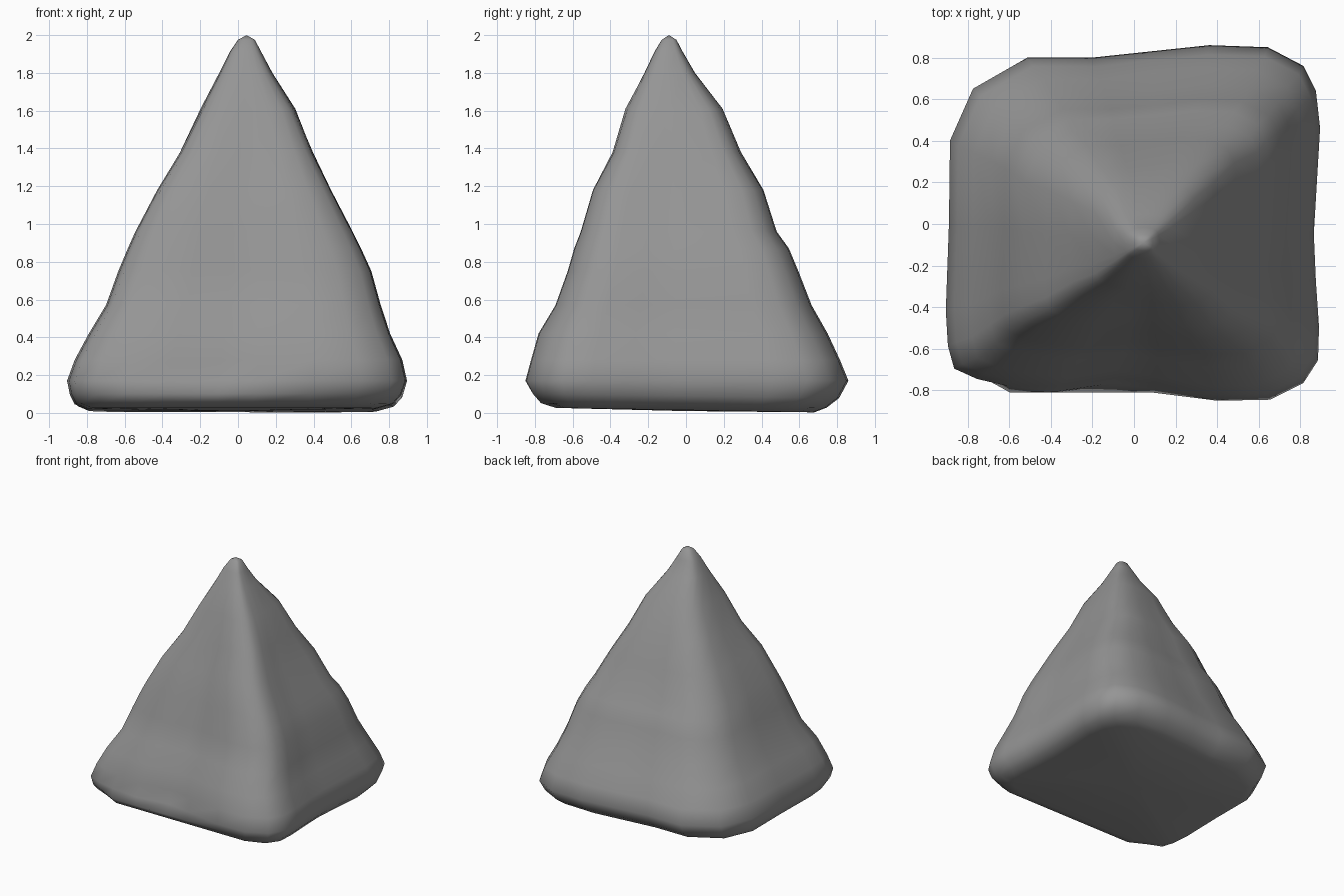
import bpy, bmesh
from mathutils import Vector

if "Cube" in bpy.data.objects:
    bpy.data.objects.remove(bpy.data.objects["Cube"])

# Widest cross-section of the rock, seen from above
outline = [(.89, .46), (.87, .64), (.81, .76), (.64, .85), (.36, .86), (.08, .83),
           (-.2, .80), (-.51, .80), (-.77, .65), (-.88, .40), (-.885, 0), (-.90, -.42),
           (-.89, -.59), (-.86, -.70), (-.75, -.75), (-.6, -.785), (-.37, -.81),
           (-.1, -.77), (.1, -.80), (.4, -.855), (.65, -.85), (.81, -.77),
           (.88, -.66), (.885, -.5), (.87, -.28), (.86, -.05)]

# Height, left, right, front and back extents of each level
levels = [(.015, -.80, .74, -.71, .68), (.04, -.86, .83, -.79, .745),
          (.09, -.885, .875, -.835, .81), (.17, -.90, .90, -.855, .86),
          (.28, -.86, .875, -.825, .815), (.42, -.785, .81, -.785, .75),
          (.57, -.695, .76, -.695, .665), (.75, -.63, .71, -.63, .595),
          (.87, -.58, .655, -.595, .545), (.96, -.54, .61, -.56, .48),
          (1.18, -.425, .495, -.495, .41), (1.38, -.31, .405, -.395, .295),
          (1.61, -.20, .31, -.33, .20), (1.80, -.10, .185, -.225, .05),
          (1.91, -.045, .125, -.17, -.015), (1.975, .0, .09, -.13, -.05)]

bm = bmesh.new()
rings = []
for z, x0, x1, y0, y1 in levels:
    roundness = min(1, max(0, (z - 1.2) / .8)) * .7
    ring = []
    for x, y in outline:
        if z < .1 and y < -.74 and abs(x) < .7:      # straighter front foot
            y = -.835
        p = Vector((x / .895, y / .86))
        p = p.lerp(p.normalized(), roundness)
        tilt = -.012 * p.y if z < .1 else 0           # underside leans slightly
        ring.append(bm.verts.new(((x0 + x1) / 2 + p.x * (x1 - x0) / 2,
                                  (y0 + y1) / 2 + p.y * (y1 - y0) / 2, z + tilt)))
    rings.append(ring)

# Sloping sides
n = len(outline)
for low, high in zip(rings, rings[1:]):
    for i in range(n):
        j = (i + 1) % n
        bm.faces.new((low[i], low[j], high[j], high[i]))

# Rounded tip and nearly flat underside
for ring, tip in ((rings[0], (-.02, -.02, .01)), (rings[-1], (.045, -.09, 2))):
    v = bm.verts.new(tip)
    for i in range(n):
        bm.faces.new((ring[i], ring[(i + 1) % n], v))
bmesh.ops.recalc_face_normals(bm, faces=bm.faces)
for f in bm.faces:
    f.smooth = True

mesh = bpy.data.meshes.new("pyramid_rock")
bm.to_mesh(mesh)
bm.free()
rock = bpy.data.objects.new("pyramid_rock", mesh)
bpy.context.collection.objects.link(rock)

# Dark grey stone
stone = bpy.data.materials.new("stone")
stone.diffuse_color = (.3, .3, .3, 1)
stone.use_nodes = True
stone.node_tree.nodes["Principled BSDF"].inputs["Base Color"].default_value = stone.diffuse_color
mesh.materials.append(stone)
